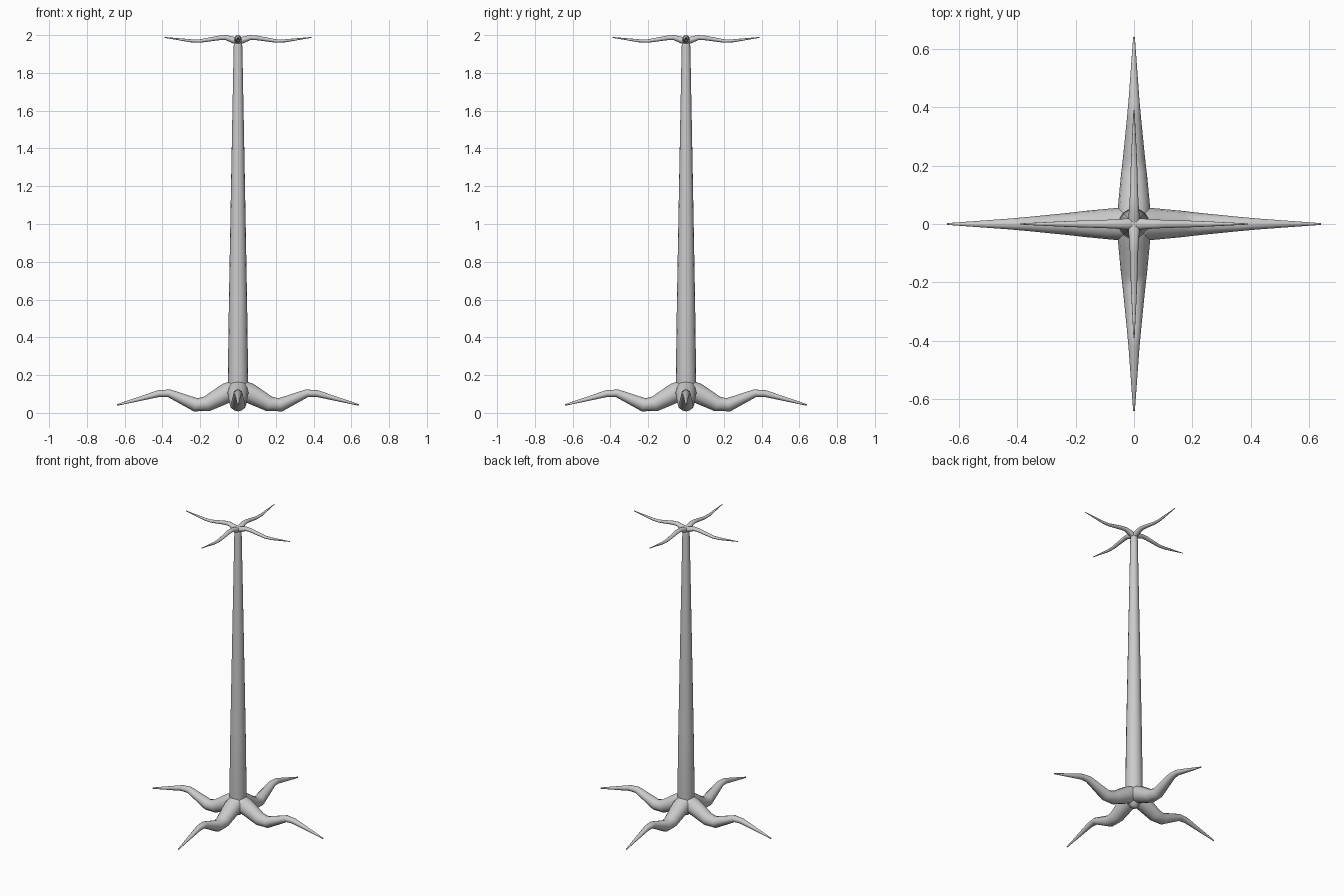
import bpy, bmesh, math
from mathutils import Matrix, Vector

cube = bpy.data.objects.get("Cube")
if cube:
    bpy.data.objects.remove(cube, do_unlink=True)

grey = bpy.data.materials.new("plain grey")
grey.use_nodes = True
colour = (0.6, 0.6, 0.6, 1)
grey.diffuse_color = colour
grey.node_tree.nodes["Principled BSDF"].inputs["Base Color"].default_value = colour


def loft(name, rings, angle=0):
    """Skin a closed tube through rings of points, turned about z."""
    bm = bmesh.new()
    loops = [[bm.verts.new(p) for p in ring] for ring in rings]
    n = len(loops[0])
    for a, b in zip(loops, loops[1:]):
        for i in range(n):
            j = (i + 1) % n
            bm.faces.new((a[i], a[j], b[j], b[i]))
    bm.faces.new(loops[0])
    bm.faces.new(loops[-1])
    bmesh.ops.recalc_face_normals(bm, faces=bm.faces)
    bm.transform(Matrix.Rotation(angle, 4, "Z"))
    mesh = bpy.data.meshes.new(name)
    bm.to_mesh(mesh)
    bm.free()
    mesh.materials.append(grey)
    obj = bpy.data.objects.new(name, mesh)
    bpy.context.collection.objects.link(obj)
    bpy.ops.object.select_all(action="DESELECT")
    obj.select_set(True)
    bpy.context.view_layer.objects.active = obj
    bpy.ops.object.shade_smooth_by_angle(angle=math.radians(60))


def limb_rings(path, sides=12):
    """Oval rings square to a path of (reach, height, half width, half depth)."""
    rings = []
    for k, (x, z, w, d) in enumerate(path):
        before, after = path[max(k - 1, 0)], path[min(k + 1, len(path) - 1)]
        along = Vector((after[0] - before[0], 0, after[1] - before[1])).normalized()
        up = Vector((-along.z, 0, along.x))
        ring = []
        for i in range(sides):
            t = math.tau * i / sides
            ring.append(Vector((x, 0, z)) + up * d * math.sin(t)
                        + Vector((0, w * math.cos(t), 0)))
        rings.append(ring)
    return rings


# Tapering trunk
trunk = [(0.04, 0.02), (0.08, 0.045), (0.17, 0.054), (0.6, 0.048),
         (1.2, 0.037), (1.94, 0.023), (1.975, 0.02), (1.985, 0.01)]
loft("trunk", [[(r * math.cos(math.tau * i / 16), r * math.sin(math.tau * i / 16), z)
                for i in range(16)] for z, r in trunk])

# Four bent roots and four thin branches
root = [(0, 0.125, 0.055, 0.055), (0.06, 0.105, 0.055, 0.053),
        (0.165, 0.048, 0.045, 0.041), (0.225, 0.043, 0.038, 0.036),
        (0.365, 0.104, 0.024, 0.021), (0.42, 0.102, 0.019, 0.018),
        (0.64, 0.042, 0.003, 0.004)]
branch = [(0, 1.965, 0.02, 0.018), (0.025, 1.974, 0.019, 0.017),
          (0.065, 1.987, 0.016, 0.013), (0.1, 1.985, 0.014, 0.012),
          (0.2, 1.969, 0.011, 0.009), (0.25, 1.97, 0.009, 0.008),
          (0.39, 1.988, 0.002, 0.002)]
for k, side in enumerate(("left", "back", "right", "front")):
    loft(side + "_root", limb_rings(root), k * math.pi / 2)
    loft(side + "_branch", limb_rings(branch), k * math.pi / 2)
